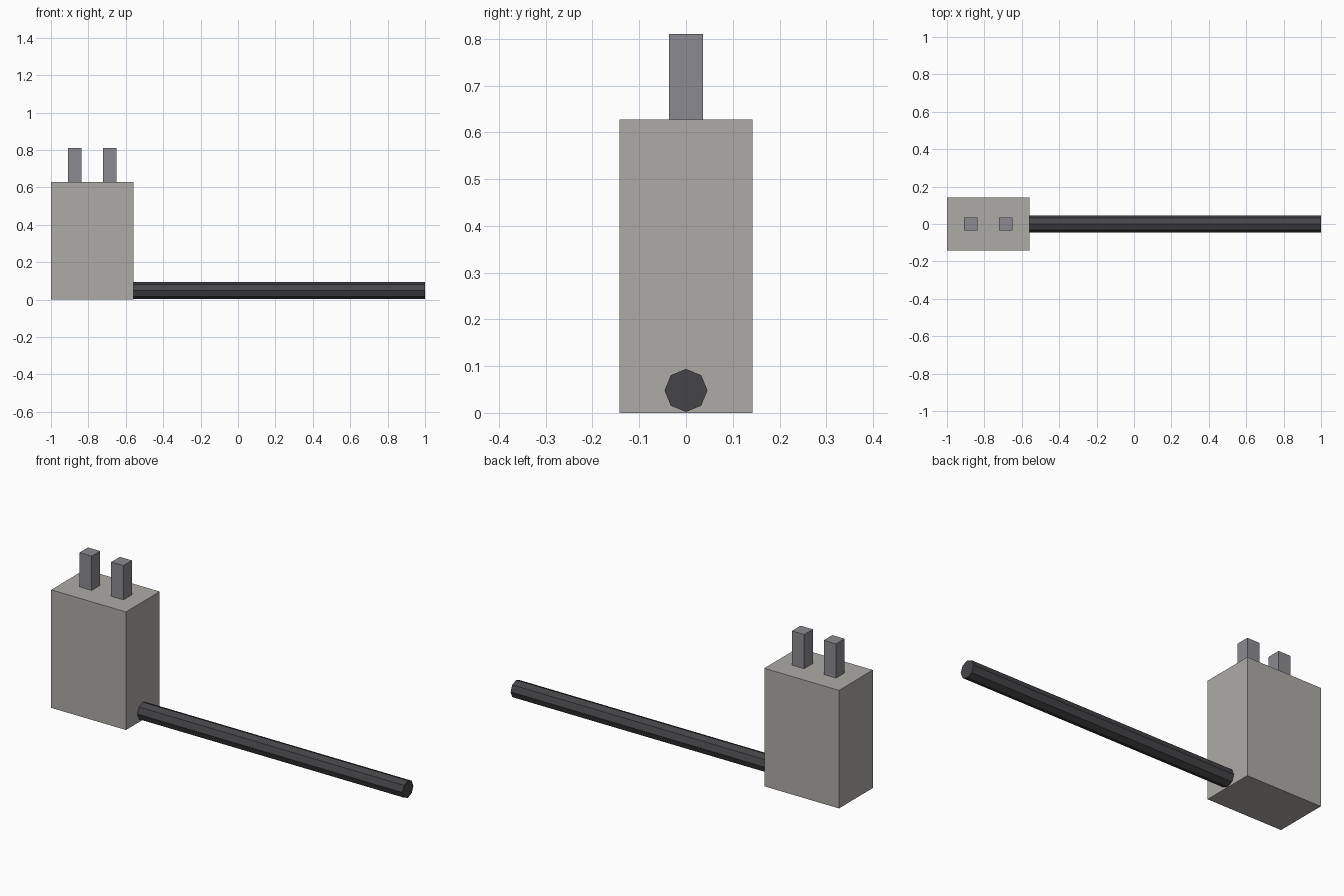
import bpy
from math import pi

if "Cube" in bpy.data.objects:
    bpy.data.objects.remove(bpy.data.objects["Cube"])


def material(name, rgb):
    mat = bpy.data.materials.new(name)
    mat.diffuse_color = (*rgb, 1)
    mat.use_nodes = True
    mat.node_tree.nodes["Principled BSDF"].inputs["Base Color"].default_value = mat.diffuse_color
    return mat


def box(name, lo, hi, mat):
    centre = [(a + b) / 2 for a, b in zip(lo, hi)]
    bpy.ops.mesh.primitive_cube_add(size=1, location=centre)
    ob = bpy.context.object
    ob.name = name
    ob.scale = [b - a for a, b in zip(lo, hi)]
    bpy.ops.object.transform_apply(location=False, rotation=False, scale=True)
    ob.data.materials.append(mat)
    return ob


housing_mat = material("housing_grey", (0.42, 0.41, 0.39))
metal_mat = material("prong_metal", (0.26, 0.26, 0.28))
rubber_mat = material("cable_rubber", (0.06, 0.06, 0.065))

# Plug housing
box("plug_housing", (-1, -0.142, 0), (-0.56, 0.142, 0.628), housing_mat)

# Two square prongs on top
for i, x in enumerate((-0.872, -0.685)):
    box(f"prong_{i + 1}", (x - 0.036, -0.036, 0.628), (x + 0.036, 0.036, 0.81), metal_mat)

# Eight-sided cable leaving the side near the base
start, end = -0.56, 1.0
bpy.ops.mesh.primitive_cylinder_add(
    vertices=8, radius=0.046, depth=end - start,
    location=((start + end) / 2, 0, 0.048), rotation=(0, pi / 2, 0))
cable = bpy.context.object
cable.name = "cable"
cable.data.materials.append(rubber_mat)
